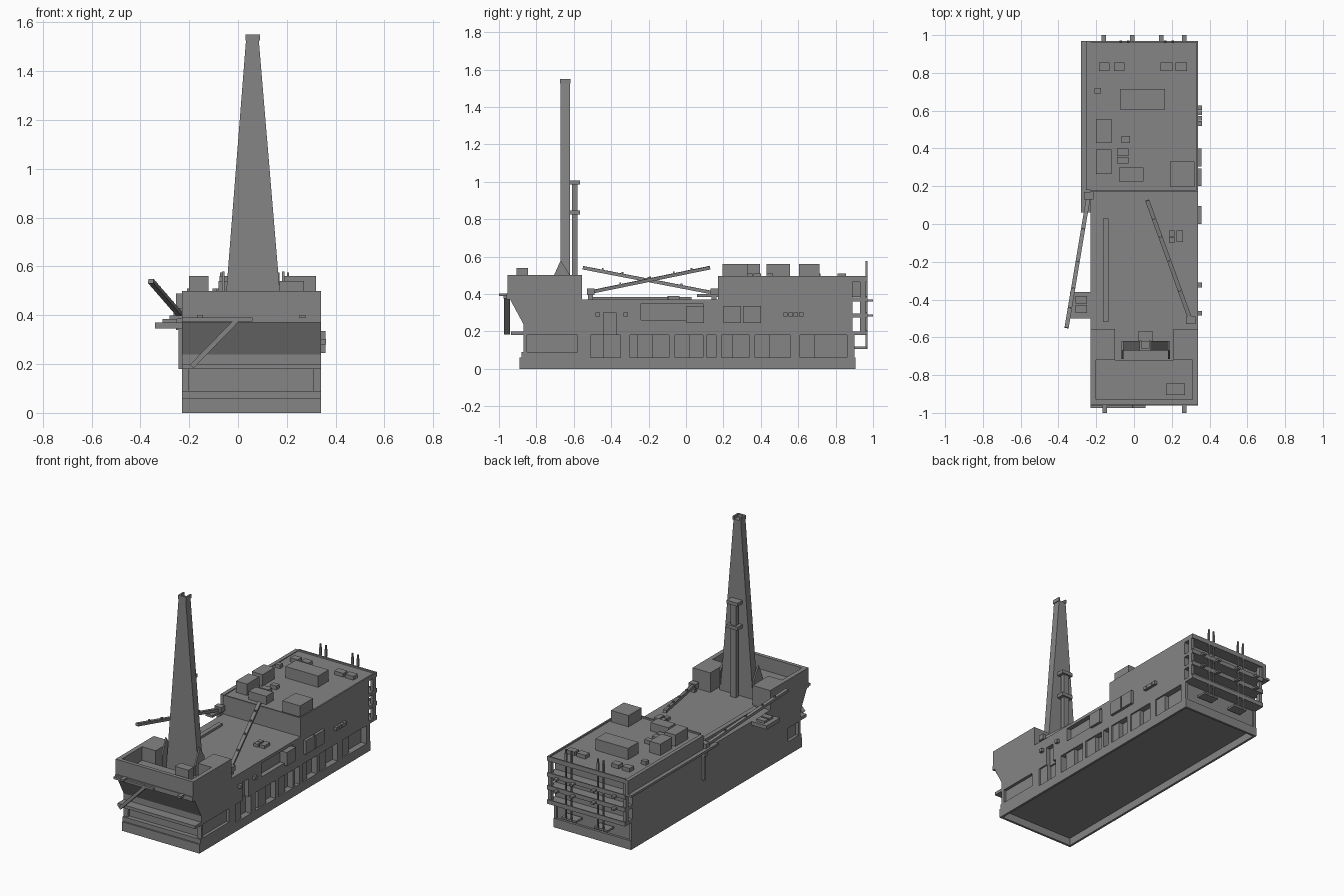
import bpy, bmesh
from mathutils import Vector

GREY = bpy.data.materials.new("dark_grey")
GREY.diffuse_color = (0.235, 0.235, 0.235, 1)


def make(name, verts, faces):
    me = bpy.data.meshes.new(name)
    me.from_pydata(verts, [], faces)
    bm = bmesh.new()
    bm.from_mesh(me)
    bmesh.ops.recalc_face_normals(bm, faces=bm.faces)
    bm.to_mesh(me)
    bm.free()
    me.materials.append(GREY)
    ob = bpy.data.objects.new(name, me)
    bpy.context.collection.objects.link(ob)
    return ob


def prism(name, pts, axis, a, b):
    """Extrude a 2D outline along an axis: x takes (y,z), y takes (x,z), z takes (x,y)."""
    def place(p, t):
        return {'x': (t, p[0], p[1]), 'y': (p[0], t, p[1]), 'z': (p[0], p[1], t)}[axis]
    n = len(pts)
    verts = [place(p, t) for t in (a, b) for p in pts]
    faces = [tuple(range(n)), tuple(range(n, 2 * n))]
    faces += [(i, (i + 1) % n, n + (i + 1) % n, n + i) for i in range(n)]
    return make(name, verts, faces)


def box(name, x0, x1, y0, y1, z0, z1):
    return prism(name, [(x0, y0), (x1, y0), (x1, y1), (x0, y1)], 'z', z0, z1)


def beam(name, p, q, w, h):
    """Rectangular bar from p to q."""
    p, q = Vector(p), Vector(q)
    d = (q - p).normalized()
    side = d.cross(Vector((0, 0, 1))).normalized() if abs(d.z) < 0.99 else Vector((1, 0, 0))
    up = side.cross(d)
    offs = [side * sx * w / 2 + up * sy * h / 2 for sx, sy in ((-1, -1), (1, -1), (1, 1), (-1, 1))]
    verts = [e + o for e in (p, q) for o in offs]
    return make(name, verts, [(0, 1, 2, 3), (4, 5, 6, 7)] +
                [(i, (i + 1) % 4, 4 + (i + 1) % 4, 4 + i) for i in range(4)])


L, R = -0.23, 0.34

# base: a perimeter skirt around a raised underside
box("base_floor", L + 0.01, R - 0.01, -0.88, 0.895, 0.05, 0.06)
for x in (L, R - 0.015):
    box("base_side", x, x + 0.015, -0.89, 0.905, 0, 0.06)
for y in (-0.89, 0.89):
    box("base_end", L + 0.015, R - 0.015, y, y + 0.015, 0, 0.06)

# lower storey, with open bays along the right side
box("lower_core", L, 0.30, -0.56, 0.89, 0.06, 0.18)
piers = [(-0.56, -0.51), (-0.35, -0.30), (-0.09, -0.06), (0.09, 0.11), (0.16, 0.19),
         (0.34, 0.37), (0.56, 0.61), (0.86, 0.89)]
for a, b in piers:
    box("bay_pier", 0.30, R, a, b, 0.06, 0.18)
for a, b in [(-0.51, -0.44), (-0.26, -0.18), (-0.06, 0.02), (0.19, 0.25), (0.37, 0.45), (0.61, 0.69)]:
    box("bay_panel", 0.30, 0.33, a, b, 0.06, 0.18)

# upper storey below the pipe deck, with recesses on the right side
box("upper_core", L, 0.31, -0.56, 0.17, 0.18, 0.37)
for i, (a, b, c, d) in enumerate([(-0.56, -0.44, 0.18, 0.37), (-0.44, -0.375, 0.30, 0.37),
                                  (-0.375, -0.24, 0.18, 0.37), (-0.24, 0.09, 0.18, 0.26),
                                  (-0.24, 0.09, 0.35, 0.37), (0.09, 0.17, 0.18, 0.37)]):
    box(f"side_wall_{i}", 0.31, R, a, b, c, d)
box("deck_rack", -0.165, -0.135, -0.52, 0.03, 0.37, 0.385)
for a, b, c, d in [(0.185, 0.215, -0.065, -0.035), (0.185, 0.215, -0.10, -0.07), (0.225, 0.26, -0.095, -0.035)]:
    box("deck_crate", a, b, c, d, 0.37, 0.39)

# accommodation block, roof parapet and left overhang
box("accommodation", L, R, 0.17, 0.89, 0.18, 0.485)
box("left_overhang", -0.255, L, 0.18, 0.97, 0.40, 0.49)
box("left_walkway", -0.28, L, 0.06, 0.97, 0.385, 0.40)
box("roof_slab", L, R, 0.17, 0.97, 0.465, 0.485)
for a, b, c, d in [(L, R, 0.17, 0.18), (L, R, 0.96, 0.97), (R - 0.01, R, 0.18, 0.96)]:
    box("roof_parapet", a, b, c, d, 0.485, 0.495)

# roof plant boxes
roof = [(-0.185, -0.13, 0.81, 0.855, 0.51), (-0.105, -0.05, 0.81, 0.855, 0.51),
        (0.14, 0.205, 0.81, 0.855, 0.51), (0.22, 0.28, 0.81, 0.855, 0.51),
        (-0.075, 0.165, 0.605, 0.715, 0.56), (-0.2, -0.12, 0.43, 0.555, 0.56),
        (-0.2, -0.12, 0.265, 0.395, 0.56), (-0.21, -0.175, 0.69, 0.72, 0.51),
        (-0.065, -0.02, 0.43, 0.465, 0.51), (-0.09, -0.03, 0.36, 0.40, 0.51),
        (-0.09, -0.03, 0.32, 0.355, 0.51), (-0.08, 0.05, 0.225, 0.30, 0.54),
        (0.19, 0.32, 0.195, 0.33, 0.56)]
for a, b, c, d, h in roof:
    box("roof_unit", a, b, c, d, 0.485, h)

# rear balconies, davits and tall aerials
for z in (0.18, 0.275, 0.36):
    box("balcony", L, R, 0.89, 0.97, z, z + 0.02)
    box("balcony_rail", L, R, 0.962, 0.97, z, z + 0.028)
for x in (-0.16, -0.01, 0.145, 0.265):
    for z in (0.285, 0.365):
        box("rear_davit", x - 0.012, x + 0.012, 0.97, 1.0, z - 0.006, z + 0.006)
for x in (L + 0.01, R - 0.01):
    box("corner_post", x - 0.01, x + 0.01, 0.93, 0.96, 0.18, 0.47)
    box("lower_post", x - 0.01, x + 0.01, 0.88, 0.90, 0.06, 0.18)
for a, b in ((-0.10, 0.0), (0.13, 0.24)):
    box("boarding_step", a, b, 0.90, 0.965, 0.105, 0.118)
for x in (-0.07, -0.03, 0.165, 0.205):
    beam("aerial", (x, 0.965, 0.105), (x, 0.965, 0.575), 0.009, 0.009)
    box("aerial_head", x - 0.006, x + 0.006, 0.959, 0.971, 0.50, 0.55)

# front lower storey
box("front_plinth", L, R, -0.88, -0.56, 0.06, 0.09)
box("front_lower", L + 0.02, R - 0.02, -0.85, -0.56, 0.09, 0.18)
for x in (L, R - 0.03):
    box("front_corner", x, x + 0.03, -0.87, -0.85, 0.09, 0.18)
    box("front_rear_pier", x, x + 0.03, -0.58, -0.56, 0.09, 0.18)
box("front_left_wall", L, L + 0.02, -0.74, -0.58, 0.09, 0.18)
box("front_ledge", L, R, -0.935, -0.56, 0.18, 0.20)

# flared front with wings either side of the well under the tower
prism("front_flare", [(-0.87, 0.20), (-0.87, 0.24), (-0.94, 0.37), (-0.555, 0.37), (-0.555, 0.20)], 'x', L, R)
box("front_fore_block", L, R, -0.94, -0.72, 0.37, 0.41)
for a, b in ((L, -0.10), (0.21, R)):
    box("front_wing", a, b, -0.72, -0.555, 0.37, 0.50)
for a, b, c, d in [(L, R, -0.955, -0.93), (L, L + 0.03, -0.93, -0.72), (R - 0.03, R, -0.93, -0.72)]:
    box("front_parapet", a, b, c, d, 0.40, 0.50)
box("front_walkway", L, R, -0.96, -0.93, 0.37, 0.40)
box("front_unit", 0.17, 0.27, -0.905, -0.845, 0.41, 0.54)
for x in (-0.155, 0.265):
    box("front_davit", x - 0.012, x + 0.012, -1.0, -0.955, 0.388, 0.402)

# front stair and landing
beam("front_stair", (-0.19, -0.957, 0.19), (0.0, -0.957, 0.385), 0.03, 0.02)
box("front_landing", -0.23, 0.06, -0.975, -0.94, 0.375, 0.39)

# tapered tower with an open-backed cap and side braces
prism("tower", [(-0.058, 0.37), (0.182, 0.37), (0.085, 1.53), (0.033, 1.53)], 'y', -0.67, -0.62)
box("tower_cap_front", 0.03, 0.09, -0.673, -0.66, 1.525, 1.55)
for x in (0.03, 0.08):
    box("tower_cap_side", x, x + 0.01, -0.66, -0.617, 1.525, 1.55)
for x in (-0.065, 0.18):
    prism("tower_brace", [(-0.715, 0.48), (-0.67, 0.58), (-0.62, 0.50), (-0.62, 0.37), (-0.715, 0.37)],
          'x', x, x + 0.01)
# service mast behind the tower
box("service_mast", 0.04, 0.08, -0.61, -0.58, 0.37, 1.0)
for z in (0.825, 0.985):
    box("mast_platform", 0.02, 0.10, -0.622, -0.568, z, z + 0.022)

# cranes: pedestal, boom and lattice knobs
for base_pt, tip in (((-0.24, 0.15, 0.405), (-0.357, -0.55, 0.54)), ((0.30, -0.51, 0.41), (0.07, 0.125, 0.54))):
    x, y, z = base_pt
    beam("crane_boom", base_pt, tip, 0.022, 0.018)
    box("crane_cab", x - 0.025, x + 0.025, y - 0.02, y + 0.02, 0.395, 0.43)
    box("crane_pedestal", x - 0.014, x + 0.014, y - 0.014, y + 0.014, 0.34, 0.40)
    a, b = Vector(base_pt), Vector(tip)
    for t in (0.25, 0.5, 0.7, 0.85):
        c = a.lerp(b, t)
        box("boom_knob", c.x - 0.006, c.x + 0.006, c.y - 0.005, c.y + 0.005, c.z, c.z + 0.018)
box("left_ladder", L - 0.014, L, 0.14, 0.16, 0.18, 0.385)

# left side platform
box("left_platform", -0.34, L, -0.50, -0.36, 0.345, 0.37)
for y in (-0.47, -0.42):
    box("platform_unit", -0.31, -0.25, y, y + 0.04, 0.37, 0.385)

# right side boat housings and rafts
for y in (0.0, 0.20, 0.305):
    box("boat_housing", R - 0.03, R + 0.018, y, y + 0.095, 0.245, 0.335)
for y in (0.52, 0.548, 0.576, 0.604, -0.335, -0.485):
    box("raft_canister", R, R + 0.02, y, y + 0.024, 0.28, 0.302)
